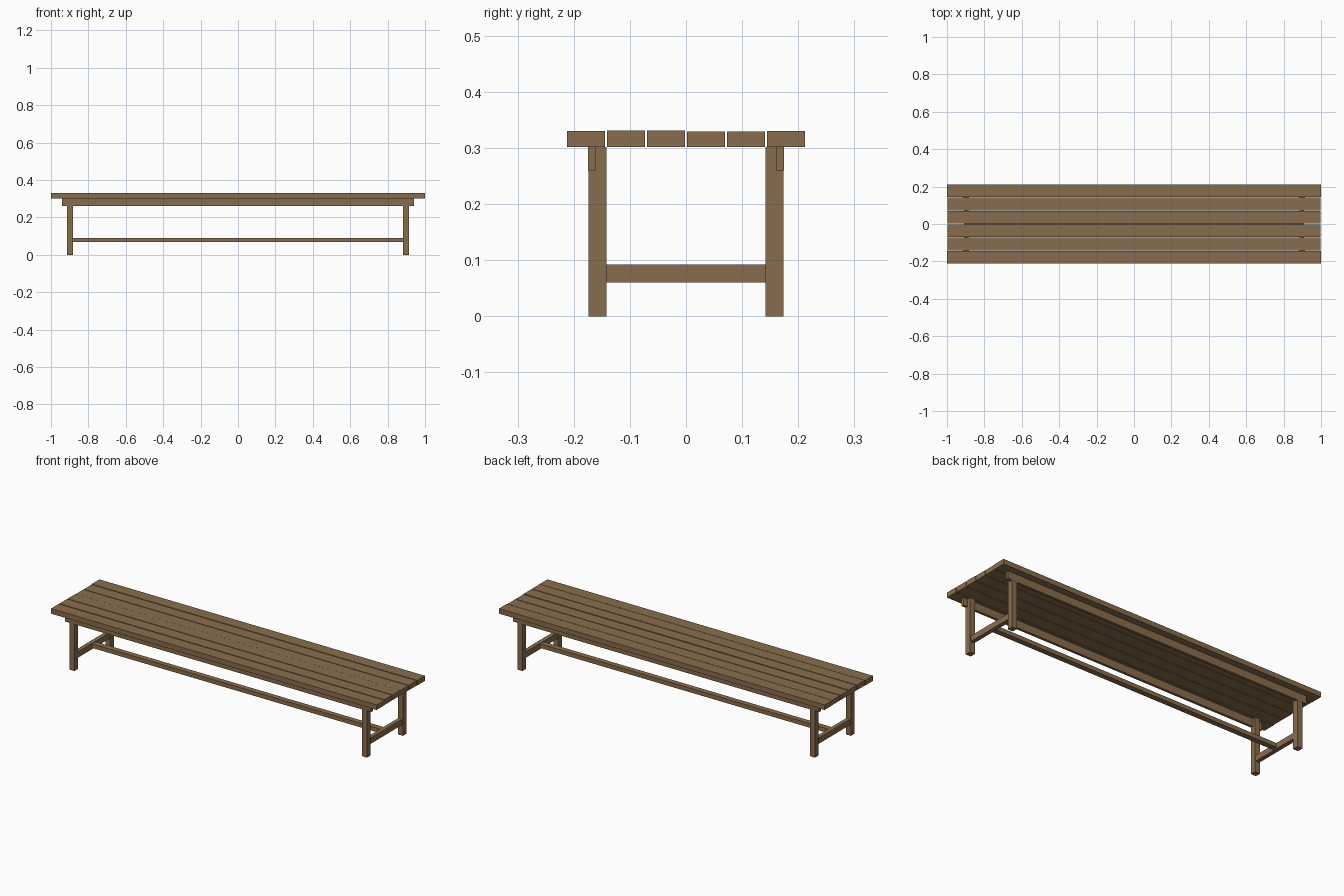
import bpy

if "Cube" in bpy.data.objects:
    bpy.data.objects.remove(bpy.data.objects["Cube"])

wood = bpy.data.materials.new("brown wood")
wood.diffuse_color = (0.25, 0.152, 0.077, 1)
wood.use_nodes = True
wood.node_tree.nodes["Principled BSDF"].inputs["Base Color"].default_value = wood.diffuse_color


def box(name, x0, x1, y0, y1, z0, z1):
    """Axis-aligned wooden board given by its extents."""
    bpy.ops.mesh.primitive_cube_add(
        size=1, location=((x0 + x1) / 2, (y0 + y1) / 2, (z0 + z1) / 2))
    ob = bpy.context.object
    ob.name = name
    ob.scale = (x1 - x0, y1 - y0, z1 - z0)
    bpy.ops.object.transform_apply(location=False, rotation=False, scale=True)
    ob.data.materials.append(wood)
    return ob


# Seat slats: six boards with narrow gaps, tiny height differences
pitch, width = 0.0714, 0.0675
tops = [0.330, 0.331, 0.331, 0.329, 0.329, 0.330]
for i, top in enumerate(tops):
    yc = (i - 2.5) * pitch
    half = 1.0 if i in (0, 5) else 0.998
    box(f"seat_slat_{i + 1}", -half, half, yc - width / 2, yc + width / 2, 0.302, top)

sides = {"front": -1, "back": 1}
ends = {"left": -1, "right": 1}

for side, sy in sides.items():
    # Long apron under the seat, flush with the outside of the legs
    ya, yb = sorted((sy * 0.160, sy * 0.1745))
    box(f"{side}_apron", -0.94, 0.94, ya, yb, 0.26, 0.302)
    # Legs
    for end, sx in ends.items():
        xa, xb = sorted((sx * 0.883, sx * 0.914))
        ya, yb = sorted((sy * 0.142, sy * 0.174))
        box(f"{side}_{end}_leg", xa, xb, ya, yb, 0, 0.302)

# Cross stretchers between the legs at each end
for end, sx in ends.items():
    xa, xb = sorted((sx * 0.886, sx * 0.909))
    box(f"{end}_stretcher", xa, xb, -0.142, 0.142, 0.06, 0.092)

# Long central stretcher joining the two ends
box("centre_stretcher", -0.886, 0.886, -0.015, 0.015, 0.067, 0.09)
